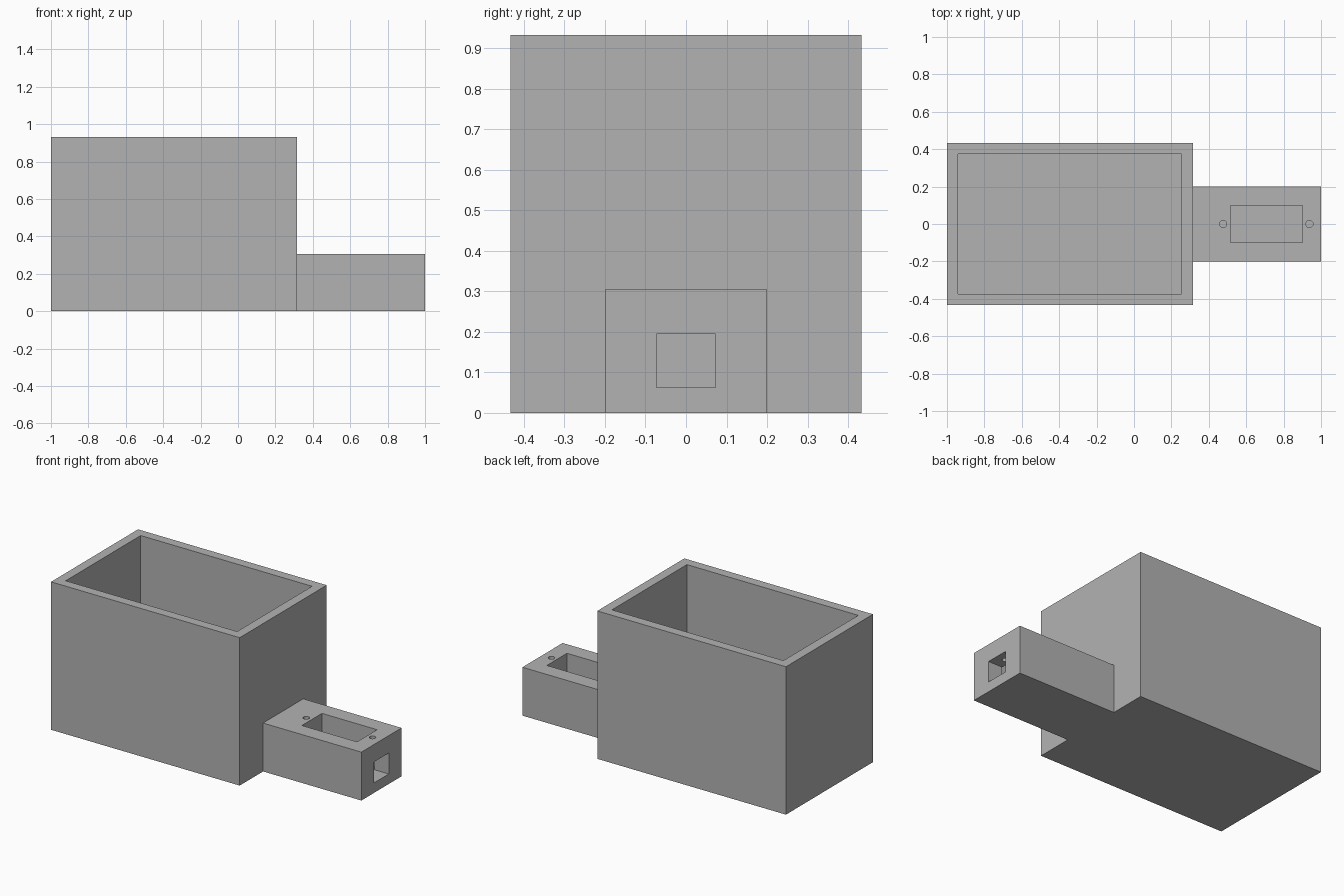
import bpy

if "Cube" in bpy.data.objects:
    bpy.data.objects.remove(bpy.data.objects["Cube"])

# Single grey plastic
GREY = (0.45, 0.45, 0.45, 1)
plastic = bpy.data.materials.new("grey_plastic")
plastic.use_nodes = True
plastic.diffuse_color = GREY
plastic.node_tree.nodes["Principled BSDF"].inputs["Base Color"].default_value = GREY


def block(name, x, y_half, z):
    """Box centred on y, spanning the x and z ranges."""
    bpy.ops.mesh.primitive_cube_add(
        size=1, location=((x[0] + x[1]) / 2, 0, (z[0] + z[1]) / 2))
    ob = bpy.context.object
    ob.name = name
    ob.scale = (x[1] - x[0], 2 * y_half, z[1] - z[0])
    bpy.ops.object.transform_apply(location=True, rotation=False, scale=True)
    ob.data.materials.append(plastic)
    return ob


def hole(name, x, radius, z):
    """Vertical round cutter."""
    bpy.ops.mesh.primitive_cylinder_add(
        vertices=32, radius=radius, depth=z[1] - z[0],
        location=(x, 0, (z[0] + z[1]) / 2))
    ob = bpy.context.object
    ob.name = name
    ob.data.materials.append(plastic)
    return ob


def combine(target, other, operation):
    """Boolean the second object into the first and drop it."""
    other.hide_render = True
    mod = target.modifiers.new(other.name, "BOOLEAN")
    mod.operation = operation
    mod.solver = "EXACT"
    mod.object = other
    bpy.context.view_layer.objects.active = target
    bpy.ops.object.modifier_apply(modifier=mod.name)
    bpy.data.objects.remove(other)


WALL = 0.06
LEFT, JOINT, RIGHT = -1.0, 0.315, 1.0
DEPTH, HEIGHT = 0.433, 0.932
BLOCK_TOP = 0.305
ABOVE = 0.1

# Open container fused with the motor block
body = block("container_with_motor_block", (LEFT, JOINT), DEPTH, (0, HEIGHT))
combine(body, block("motor_block", (JOINT - WALL / 2, RIGHT), 0.2, (0, BLOCK_TOP)), "UNION")

# Container cavity
combine(body, block("cavity", (LEFT + WALL, JOINT - WALL), DEPTH - WALL,
                    (WALL, HEIGHT + ABOVE)), "DIFFERENCE")

# Motor pocket and the cable window in the end wall
combine(body, block("pocket", (0.515, 0.9), 0.1, (0.063, BLOCK_TOP + ABOVE)), "DIFFERENCE")
combine(body, block("cable_window", (0.8, RIGHT + ABOVE), 0.073, (0.063, 0.195)), "DIFFERENCE")

# Screw holes either side of the pocket
for x in (0.476, 0.938):
    combine(body, hole("screw_hole", x, 0.019, (0.1, BLOCK_TOP + ABOVE)), "DIFFERENCE")

# Crisp flat faces, smooth only around the screw holes
bpy.ops.object.select_all(action="DESELECT")
body.select_set(True)
bpy.context.view_layer.objects.active = body
bpy.ops.object.shade_smooth_by_angle()
